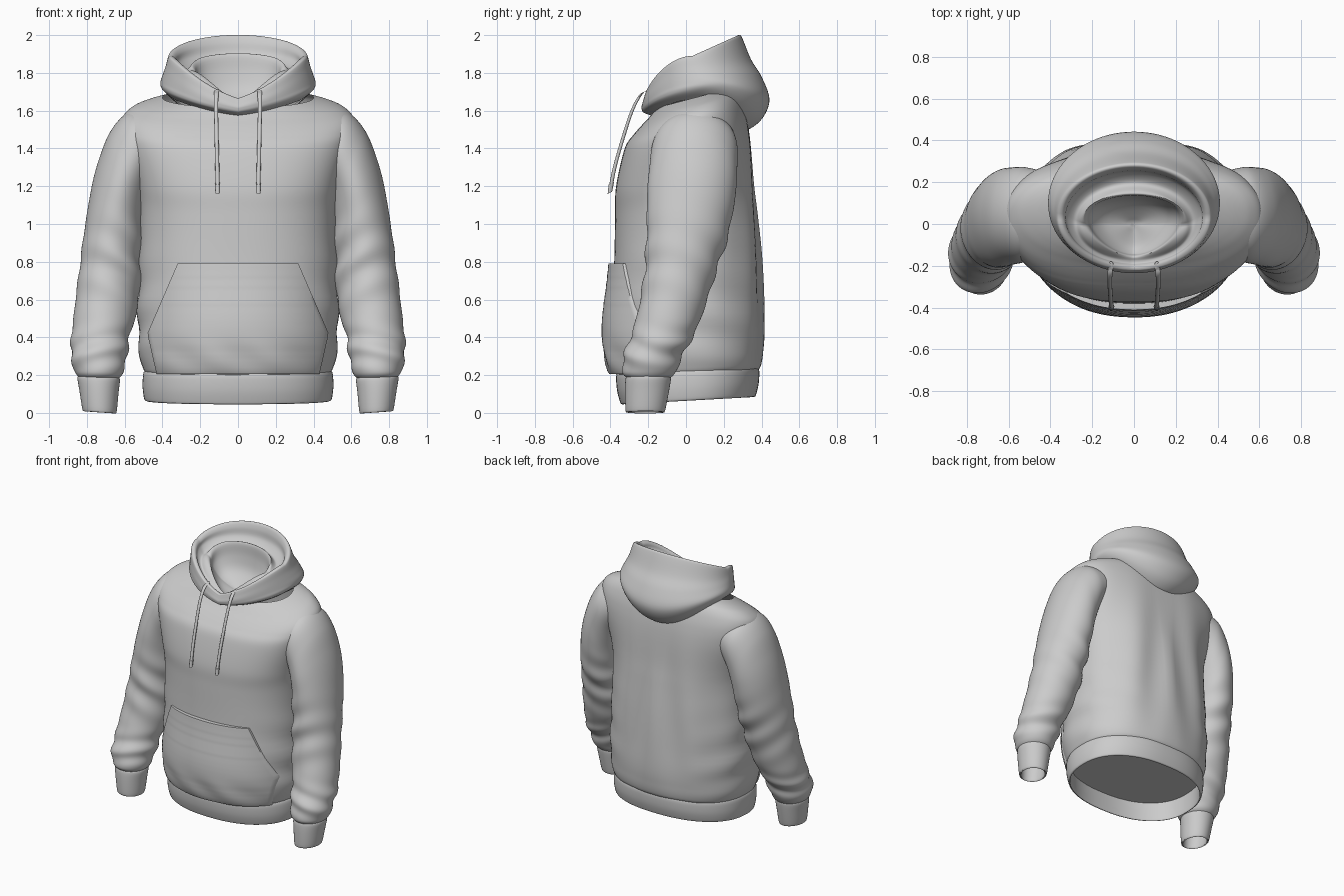
import bpy, bmesh, math
from math import sin, cos, pi, exp


def spline(keys, n):
    """Catmull-Rom interpolation of number tuples."""
    out = []
    for i in range(len(keys) - 1):
        p0, p1 = keys[max(i - 1, 0)], keys[i]
        p2, p3 = keys[i + 1], keys[min(i + 2, len(keys) - 1)]
        for k in range(n):
            t = k / n
            out.append(tuple(b + .5 * t * (c - a + t * (2*a - 5*b + 4*c - d + t * (3*(b - c) + d - a)))
                             for a, b, c, d in zip(p0, p1, p2, p3)))
    return out + [tuple(keys[-1])]


def make(name, rows, closed=True, cap_start=False, cap_end=False, mirror=False):
    """Skin a list of point rows into a smooth surface."""
    bm = bmesh.new()
    vs = [[bm.verts.new(p) for p in r] for r in rows]
    n = len(rows[0])
    for a, b in zip(vs, vs[1:]):
        for j in range(n if closed else n - 1):
            k = (j + 1) % n
            bm.faces.new((a[j], a[k], b[k], b[j]))
    if cap_start:
        bm.faces.new(vs[0])
    if cap_end:
        bm.faces.new(vs[-1])
    bmesh.ops.recalc_face_normals(bm, faces=bm.faces)
    me = bpy.data.meshes.new(name)
    bm.to_mesh(me)
    bm.free()
    ob = bpy.data.objects.new(name, me)
    bpy.context.collection.objects.link(ob)
    bpy.context.view_layer.objects.active = ob
    ob.select_set(True)
    bpy.ops.object.shade_smooth_by_angle(angle=math.radians(50))
    ob.select_set(False)
    if mirror:
        m = ob.modifiers.new("Mirror", 'MIRROR')
        m.use_mirror_merge = False
    return ob


def angles(n):
    return [(cos(2 * pi * i / n), sin(2 * pi * i / n)) for i in range(n)]


def bump(v, mid, width):
    return exp(-((v - mid) / width) ** 2)


def spow(v, p):
    return math.copysign(abs(v) ** p, v)


# torso and hem: z, half width, front y, back y, squareness
def torso_ring(key, folds=True):
    z, a, yf, yb, e = key
    ring = []
    for c, s in angles(96):
        x, y = a * spow(c, 2 / e), (yf + yb) / 2 + (yb - yf) / 2 * spow(s, 2 / e)
        if folds:
            if s > 0:
                y += .013 * s * sin(19 * abs(x) + 2 * z + .6) * bump(z, .85, .5)
            else:
                y += .007 * s * sin(24 * x + 11 * z) * bump(z, .3, .12)
            x += .008 * c * sin(26 * z + 5 * y) * bump(z, .5, .3)
        tilt = .045 * (y + .36) / .75 * max(0, 1 - z / .6)
        t = min(1, max(0, (z - 1.38) / .32))
        tilt += .27 * (y - .07) * t * t * (3 - 2 * t)
        ring.append((x, y, z + tilt))
    return ring


torso_keys = spline([
    (.195, .49, -.36, .38, 2.3), (.225, .505, -.378, .395, 2.3), (.30, .52, -.39, .405, 2.3),
    (.45, .53, -.395, .41, 2.3), (.80, .525, -.38, .395, 2.3), (1.05, .52, -.375, .375, 2.35),
    (1.2, .535, -.37, .36, 2.5), (1.4, .585, -.325, .345, 2.65), (1.5, .612, -.28, .33, 2.55),
    (1.57, .61, -.24, .31, 2.35), (1.62, .56, -.20, .29, 2.2), (1.65, .49, -.175, .27, 2.1),
    (1.675, .40, -.155, .25, 2)], 8)
make("torso", [torso_ring(k) for k in torso_keys])

hem_keys = spline([
    (.215, .49, -.36, .38, 2.3), (.19, .502, -.37, .388, 2.3), (.12, .505, -.365, .385, 2.3),
    (.06, .498, -.35, .372, 2.3), (.046, .49, -.342, .364, 2.3), (.06, .482, -.333, .355, 2.3),
    (.19, .48, -.345, .365, 2.3)], 4)
make("hem_band", [torso_ring(k, False) for k in hem_keys], cap_end=True)


# sleeves and cuffs: outer x z, inner x z, front y, back y
def sleeve_ring(key, folds=True):
    ox, oz, ix, iz, yf, yb = key
    ring = []
    for c, s in angles(64):
        z = (oz + iz) / 2 + (oz - iz) / 2 * c
        f = 1
        if folds:
            f += .065 * sin(34 * z + 2.2 * s - 3 * c) * bump(z, .78, .2) * (.65 - .35 * c)
            f += .055 * sin(48 * z + 2 * s + 2 * c) * bump(z, .33, .1)
            f += .02 * sin(3 * math.atan2(s, c) + 5 * z) * bump(z, 1.2, .25)
        ring.append(((ox + ix) / 2 + (ox - ix) / 2 * c * f,
                     (yf + yb) / 2 + (yb - yf) / 2 * s * f, z))
    return ring


sleeve_keys = spline([
    (.48, 1.61, .44, 1.27, -.15, .26), (.59, 1.585, .47, 1.20, -.18, .275),
    (.675, 1.49, .49, 1.10, -.19, .275), (.733, 1.35, .50, 1.02, -.20, .27),
    (.775, 1.2, .50, .93, -.205, .25), (.81, 1.0, .51, .80, -.21, .21),
    (.835, .80, .515, .68, -.22, .155), (.86, .60, .54, .52, -.25, .10),
    (.88, .42, .575, .40, -.29, .04), (.885, .31, .59, .29, -.33, -.02),
    (.865, .22, .61, .21, -.335, -.055), (.84, .185, .635, .18, -.31, -.085)], 10)
make("sleeve", [sleeve_ring(k) for k in sleeve_keys], mirror=True)

cuff_keys = spline([
    (.84, .20, .635, .19, -.31, -.085), (.85, .185, .625, .175, -.32, -.08),
    (.84, .12, .632, .11, -.323, -.09), (.824, .02, .642, .008, -.32, -.11),
    (.816, .012, .65, .0, -.312, -.118), (.808, .02, .658, .01, -.304, -.126),
    (.82, .14, .65, .13, -.30, -.11)], 4)
make("cuff", [sleeve_ring(k, False) for k in cuff_keys], cap_end=True, mirror=True)


# hood shell, rim and lining: half width, front y, back y, front z, side z, back z, back power
def hood_ring(key):
    a, yf, yb, zf, zs, zb, p = key
    ring = []
    lining = .25 * min(1, max(0, (.26 - a) / .03))  # lining is narrower at the front
    for c, s in angles(96):
        if s >= 0:
            z = zs + (zb - zs) * s ** p
        else:
            z = zs + (zf - zs) * (.5 * s * s + .5 * (1 - abs(c)))
        ring.append((a * c * (1 + lining * s), (yf + yb) / 2 + (yb - yf) / 2 * s, z))
    return ring


hood_keys = spline([
    (.34, -.17, .27, 1.57, 1.66, 1.50, 2), (.385, -.215, .33, 1.585, 1.695, 1.50, 2),
    (.408, -.23, .405, 1.595, 1.725, 1.56, 2), (.41, -.235, .442, 1.61, 1.755, 1.66, 2),
    (.397, -.235, .40, 1.62, 1.795, 1.78, 1.6), (.383, -.23, .345, 1.635, 1.835, 1.87, 1.2),
    (.372, -.225, .302, 1.65, 1.875, 1.975, 1), (.363, -.22, .288, 1.662, 1.888, 1.999, 1),
    (.345, -.205, .272, 1.665, 1.888, 1.995, 1), (.33, -.195, .258, 1.655, 1.872, 1.96, 1),
    (.322, -.188, .245, 1.645, 1.84, 1.90, 1), (.285, -.175, .195, 1.645, 1.805, 1.86, 1),
    (.25, -.16, .155, 1.65, 1.815, 1.90, .8), (.22, -.15, .138, 1.64, 1.795, 1.89, .8),
    (.20, -.14, .13, 1.62, 1.73, 1.80, 1), (.14, -.10, .10, 1.60, 1.66, 1.70, 1),
    (.02, -.02, .01, 1.60, 1.61, 1.61, 1)], 5)
make("hood", [hood_ring(k) for k in hood_keys], cap_end=True)


# front pocket laid over the torso, with its edges turned in
def torso_front(x, z):
    _, a, yf, yb, e = min(torso_keys, key=lambda k: abs(k[0] - z))
    return (yf + yb) / 2 - (yb - yf) / 2 * max(0, 1 - abs(x / a) ** e) ** (1 / e)


def pocket_half(z):
    return .43 + (z - .2) / .22 * .05 if z < .42 else .48 - (z - .42) / .37 * .16


pocket = []
R, C = 34, 48
for i in range(R + 1):
    z = .205 + .585 * min(max(i - 1, 0), R - 2) / (R - 2)
    row = []
    for j in range(C + 1):
        u = -1 + 2 * min(max(j - 1, 0), C - 2) / (C - 2)
        x = u * pocket_half(z)
        off = .014 + .038 * (1 - u * u) * (.35 + .65 * bump(z, .45, .24))
        off += .006 * sin(20 * x + 14 * z) * bump(z, .28, .08)
        if i in (0, R) or j in (0, C):
            off = -.005
        row.append((x, torso_front(x, z) - off, z))
    pocket.append(row)
make("front_pocket", pocket, closed=False)


# drawstrings with thicker tips: x, y, z, radius
cord = spline([(.11, -.19, 1.71, .011), (.115, -.235, 1.69, .012), (.116, -.285, 1.60, .011),
               (.113, -.335, 1.45, .011), (.11, -.375, 1.31, .011), (.108, -.395, 1.215, .011)], 6)
tip = [(.108, -.395, 1.215, .014), (.108, -.403, 1.165, .012)]
for name, keys in (("drawstring", cord), ("drawstring_tip", tip)):
    make(name, [[(x + r * c, y + r * s, z + r * s * .5) for c, s in angles(12)] for x, y, z, r in keys],
         cap_start=True, cap_end=True, mirror=True)
